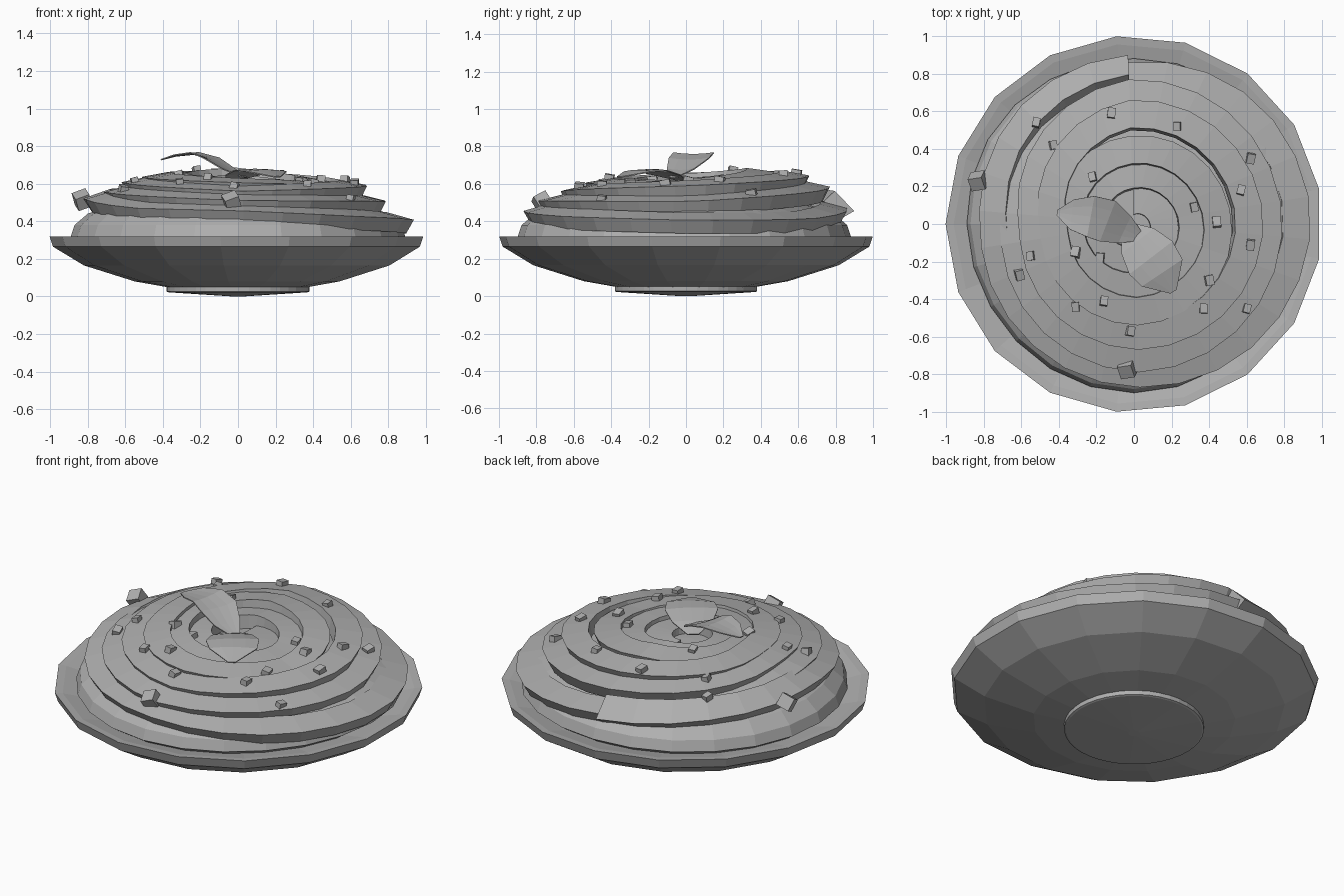
import bpy, bmesh, random
from math import sin, cos, tau, pi, radians
from mathutils import Vector, Euler
from mathutils.bvhtree import BVHTree

if "Cube" in bpy.data.objects:
    bpy.data.objects.remove(bpy.data.objects["Cube"], do_unlink=True)
random.seed(4)

grey = bpy.data.materials.new("plain grey")
grey.use_nodes = True
tone = (0.43, 0.43, 0.43, 1)
grey.diffuse_color = tone
grey.node_tree.nodes["Principled BSDF"].inputs["Base Color"].default_value = tone


def make(name, bm):
    bmesh.ops.recalc_face_normals(bm, faces=bm.faces)
    mesh = bpy.data.meshes.new(name)
    bm.to_mesh(mesh)
    bm.free()
    mesh.materials.append(grey)
    obj = bpy.data.objects.new(name, mesh)
    bpy.context.collection.objects.link(obj)
    return obj


def skin(bm, rows, closed):
    """Join neighbouring rows of points with quads."""
    grid = [[bm.verts.new(p) for p in row] for row in rows]
    for a, b in zip(grid, grid[1:]):
        n = len(a)
        for i in range(n if closed else n - 1):
            j = (i + 1) % n
            bm.faces.new((a[i], a[j], b[j], b[i]))
    return grid


def lathe(name, profile, sides, wobble=0):
    bm = bmesh.new()
    rows = []
    for r, z in profile:
        ring = [(a, r * (1 + wobble * sin(3 * a))) for a in (pi + tau * i / sides for i in range(sides))]
        rows.append([(q * cos(a), q * sin(a), z) for a, q in ring])
    grid = skin(bm, rows, True)
    bm.faces.new(grid[0])
    bm.faces.new(grid[-1])
    return make(name, bm)


# Plate with its round foot
lathe("plate", [(0.38, 0.05), (0.55, 0.08), (0.82, 0.165), (0.985, 0.265), (1.003, 0.32),
                (0.96, 0.315), (0.86, 0.29), (0.4, 0.2)], 17)
lathe("plate_foot", [(0.03, 0.0), (0.37, 0.022), (0.38, 0.026), (0.38, 0.058)], 40)

# Soft mound under the noodles
mound = lathe("noodle_mound", [(0.8, 0.26), (0.89, 0.32), (0.87, 0.38), (0.8, 0.44), (0.66, 0.49),
                               (0.5, 0.53), (0.25, 0.56), (0.05, 0.57)], 24, 0.01)

# One long flat noodle coiled from the rim to the middle: turn, radius, height
COIL = [(0, .9, .455), (.12, .87, .5), (.25, .82, .525), (.38, .84, .47), (.5, .87, .455), (.62, .91, .425),
        (.75, .945, .405), (.87, .92, .41), (1, .86, .47), (1.25, .71, .56), (1.5, .79, .51),
        (1.75, .79, .505), (2, .77, .585), (2.25, .61, .61), (2.5, .67, .56), (2.75, .69, .59),
        (3, .66, .645), (3.25, .5, .635), (3.5, .54, .605), (3.7, .53, .59), (4, .47, .665),
        (4.25, .42, .635), (4.5, .41, .61), (4.75, .39, .6), (5, .34, .635), (5.5, .27, .6), (6, .2, .59)]
STEPS = 26


def coil_at(t):
    for (t0, r0, z0), (t1, r1, z1) in zip(COIL, COIL[1:]):
        if t <= t1:
            f = (t - t0) / (t1 - t0)
            return r0 + (r1 - r0) * f, z0 + (z1 - z0) * f


def noodle_ring(t):
    a = radians(92) + t * tau
    r, z = coil_at(t)
    out = Vector((cos(a), sin(a), 0))
    up = Vector((0, 0, 1))
    tilt = max(0.8 - 2 * t, 0.3 - 0.04 * t)
    down_slope = out * cos(tilt) - up * sin(tilt)
    normal = out * sin(tilt) + up * cos(tilt)
    corner = out * r + up * z
    return [corner + down_slope * u + normal * n for u, n in
            ((0, 0), (-0.15, 0), (-0.15, -0.08), (-0.02, -0.08))]


bm = bmesh.new()
grid = skin(bm, [noodle_ring(i / STEPS) for i in range(6 * STEPS + 1)], True)
bm.faces.new(grid[0])
bm.faces.new(grid[-1])
noodle = make("coiled_noodle", bm)


# Two curved leaves in the middle
def leaf(name, spine, widths, cup):
    bm = bmesh.new()
    pts = [Vector(p) for p in spine]
    rows = []
    for i, (p, w) in enumerate(zip(pts, widths)):
        along = pts[min(i + 1, len(pts) - 1)] - pts[max(i - 1, 0)]
        side = Vector((-along.y, along.x, 0)).normalized()
        rows.append([p + side * w * s + Vector((0, 0, cup * w * s * s))
                     for s in (-1, -0.5, 0, 0.5, 1)])
    skin(bm, rows, False)
    obj = make(name, bm)
    mod = obj.modifiers.new("thickness", "SOLIDIFY")
    mod.thickness = 0.006


leaf("tall_leaf", [(0.04, -0.07, 0.635), (-0.05, -0.03, 0.675), (-0.14, 0.015, 0.73), (-0.23, 0.04, 0.76),
                   (-0.33, 0.05, 0.75), (-0.41, 0.06, 0.73)], [0.02, 0.08, 0.115, 0.11, 0.08, 0.015], 0.08)
leaf("low_leaf", [(-0.04, -0.01, 0.62), (0.02, -0.09, 0.655), (0.09, -0.18, 0.68), (0.15, -0.26, 0.675),
                  (0.21, -0.36, 0.64)], [0.03, 0.11, 0.145, 0.13, 0.02], -0.06)

# Crumbs resting on the coils
trees = [BVHTree.FromPolygons([v.co for v in o.data.vertices], [p.vertices for p in o.data.polygons])
         for o in (mound, noodle)]


def ground(x, y):
    hits = [t.ray_cast(Vector((x, y, 3)), Vector((0, 0, -1)))[0] for t in trees]
    return max(h.z for h in hits if h)


def crumb(name, place, size, turn):
    bm = bmesh.new()
    bmesh.ops.create_cube(bm, size=1)
    bmesh.ops.scale(bm, vec=size, verts=bm.verts)
    obj = make(name, bm)
    obj.location = place
    obj.rotation_euler = Euler(turn)


SPOTS = [(-.52, .54), (-.43, .42), (-.12, .59), (-.22, .25), (.62, .35), (.32, .09), (.44, .01),
         (.57, .18), (.62, -.11), (.4, -.3), (.37, -.45), (.6, -.45), (.23, .52), (-.02, -.57),
         (-.16, -.41), (-.31, -.44), (-.31, -.15), (-.18, -.18), (-.55, -.17), (-.61, -.27)]
for i, (x, y) in enumerate(SPOTS):
    s = random.uniform(0.036, 0.044)
    crumb(f"small_crumb_{i + 1}", (x, y, ground(x, y) + 0.005), (s, s * 1.25, s),
          [random.uniform(-0.3, 0.3) for _ in range(3)])
for side, place in (("right", (-.83, .23, .515)), ("front", (-.035, -.77, .505))):
    crumb(f"large_crumb_{side}", place, (0.078, 0.075, 0.075), (0.5, radians(-20), 0.15))
